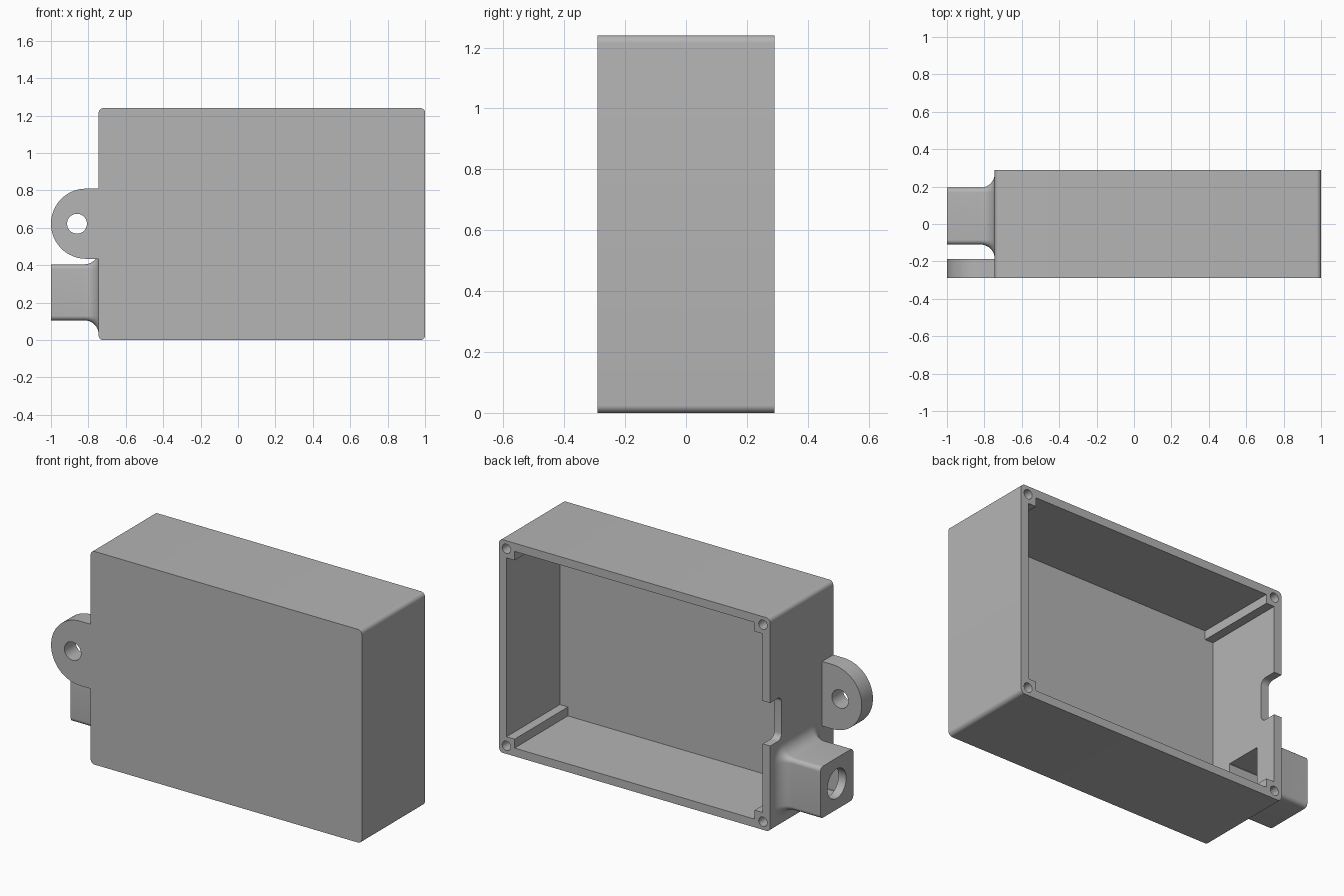
import bpy, bmesh, math

if "Cube" in bpy.data.objects:
    bpy.data.objects.remove(bpy.data.objects["Cube"], do_unlink=True)

# One flat colour
grey = bpy.data.materials.new("plain_grey")
grey.use_nodes = True
grey.diffuse_color = (0.46, 0.46, 0.46, 1)
grey.node_tree.nodes["Principled BSDF"].inputs["Base Color"].default_value = grey.diffuse_color

# Main sizes
LEFT, RIGHT, TOP, HALF = -0.745, 1.0, 1.24, 0.29
WALL, BOSS, FLOOR = 0.048, 0.1, -0.2
MID_X, MID_Z = (LEFT + RIGHT) / 2, TOP / 2
GLAND_Y, GLAND_Z = 0.042, 0.255


def circle(u, v, r, n=40):
    return [(u + r * math.cos(2 * math.pi * i / n), v + r * math.sin(2 * math.pi * i / n))
            for i in range(n)]


def rounded_rect(u, v, half_u, half_v, r, n=8):
    pts = []
    for q, (su, sv) in enumerate([(1, 1), (-1, 1), (-1, -1), (1, -1)]):
        for i in range(n + 1):
            a = math.pi / 2 * (q + i / n)
            pts.append((u + su * (half_u - r) + r * math.cos(a),
                        v + sv * (half_v - r) + r * math.sin(a)))
    return pts


def loft(name, rings, axis):
    """Skin a list of (position, profile) rings along the x or y axis."""
    bm = bmesh.new()
    loops = []
    for t, pts in rings:
        loops.append([bm.verts.new((t, a, b) if axis == "x" else (a, t, b)) for a, b in pts])
    for l0, l1 in zip(loops, loops[1:]):
        for i in range(len(l0)):
            j = (i + 1) % len(l0)
            bm.faces.new((l0[i], l0[j], l1[j], l1[i]))
    bm.faces.new(loops[0])
    bm.faces.new(loops[-1])
    bmesh.ops.recalc_face_normals(bm, faces=bm.faces)
    mesh = bpy.data.meshes.new(name)
    bm.to_mesh(mesh)
    bm.free()
    mesh.materials.append(grey)
    obj = bpy.data.objects.new(name, mesh)
    bpy.context.collection.objects.link(obj)
    return obj


def prism(name, pts, axis, start, end):
    return loft(name, [(start, pts), (end, pts)], axis)


def activate(obj):
    bpy.ops.object.select_all(action="DESELECT")
    obj.select_set(True)
    bpy.context.view_layer.objects.active = obj


def cut(obj, cutters):
    activate(obj)
    for c in cutters:
        m = obj.modifiers.new("cut", "BOOLEAN")
        m.operation, m.solver, m.object = "DIFFERENCE", "EXACT", c
        bpy.ops.object.modifier_apply(modifier=m.name)


# Box shell, open at the back
housing = prism("housing", rounded_rect(MID_X, MID_Z, (RIGHT - LEFT) / 2, MID_Z, 0.025),
                "y", -HALF, HALF)

# Cavity that leaves a square screw post in each corner
hu, hv = (RIGHT - LEFT) / 2 - WALL, MID_Z - WALL
bu, bv = (RIGHT - LEFT) / 2 - BOSS, MID_Z - BOSS
outline = []
for su, sv in [(1, 1), (-1, 1), (-1, -1), (1, -1)]:
    corner = [(su * hu, sv * bv), (su * bu, sv * bv), (su * bu, sv * hv)]
    outline += corner if su * sv > 0 else corner[::-1]
cavity = prism("cavity_cutter", [(MID_X + u, MID_Z + v) for u, v in outline],
               "y", FLOOR, HALF + 0.1)

# Screw holes in the posts
inset = 0.047
screws = [prism("screw_cutter", circle(x, z, 0.027, 24), "y", -0.05, HALF + 0.1)
          for x in (LEFT + inset, RIGHT - inset) for z in (inset, TOP - inset)]

# Rounded notch in the side wall rim
notch = prism("notch_cutter", rounded_rect(HALF, 0.625, 0.105, 0.125, 0.035),
              "x", LEFT - 0.1, LEFT + WALL + 0.03)

# Cable passage: square pocket behind a round hole
pocket = prism("pocket_cutter", rounded_rect(GLAND_Y, GLAND_Z, 0.11, 0.11, 0.002, 1),
               "x", -0.95, LEFT + WALL + 0.03)
entry = prism("entry_cutter", circle(GLAND_Y, GLAND_Z, 0.086), "x", -1.1, -0.9)

# Cable gland block flaring into the side wall
flare, steps = 0.075, 10
rings = [(-1.0, 0)]
for i in range(steps + 1):
    a = math.pi / 2 * i / steps
    rings.append((LEFT - flare + flare * math.sin(a), flare * (1 - math.cos(a))))
gland = loft("cable_gland",
             [(x, rounded_rect(GLAND_Y, GLAND_Z, 0.152 + d, 0.15 + d, 0.025 + d))
              for x, d in rings], "x")

# Mounting ear with a round end and a hole
R, EAR_Z = 0.1875, 0.622
arc = [(-1 + R + R * math.cos(a), EAR_Z + R * math.sin(a))
       for a in (math.pi * (0.5 + i / 32) for i in range(33))]
ear = prism("mounting_ear", [(LEFT, EAR_Z + R)] + arc + [(LEFT, EAR_Z - R)],
            "y", -HALF, -0.187)
ear_hole = prism("ear_hole_cutter", circle(-0.861, EAR_Z, 0.053), "y", -HALF - 0.1, 0)

# Cutting, then removal of the cutters
cut(housing, [cavity, *screws, notch, pocket])
cut(gland, [pocket, entry])
cut(ear, [ear_hole])
for c in [cavity, *screws, notch, pocket, entry, ear_hole]:
    bpy.data.objects.remove(c, do_unlink=True)

# Smooth rounds, sharp edges
for obj in (housing, gland, ear):
    activate(obj)
    bpy.ops.object.shade_smooth_by_angle(angle=math.radians(30))
